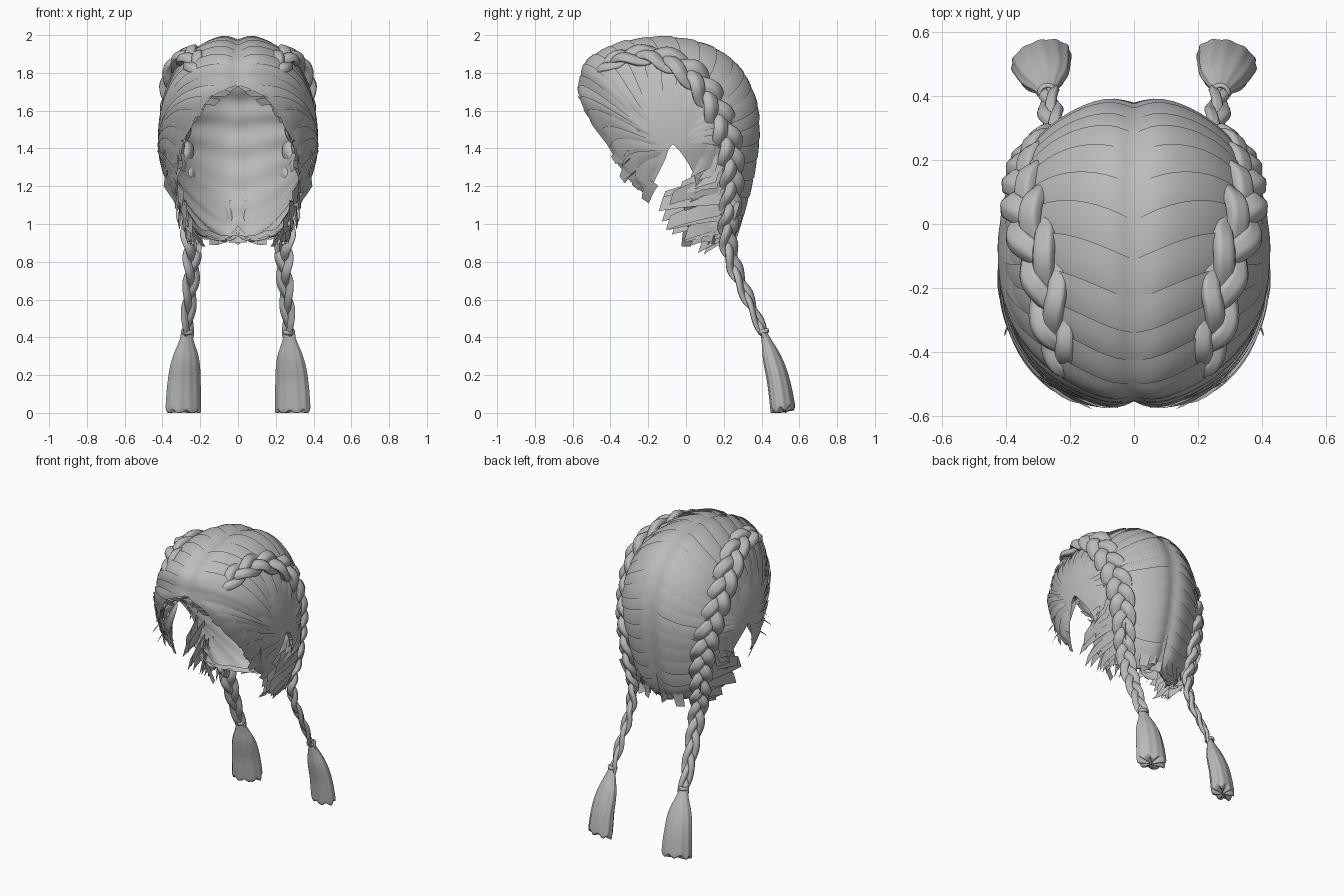
import bpy, bmesh, math, random
from mathutils import Vector

random.seed(4)
cube = bpy.data.objects.get("Cube")
if cube:
    bpy.data.objects.remove(cube, do_unlink=True)

hair = bpy.data.materials.new("hair_grey")
hair.use_nodes = True
hair.diffuse_color = (0.5, 0.5, 0.5, 1)
bsdf = hair.node_tree.nodes["Principled BSDF"]
bsdf.inputs["Base Color"].default_value = (0.5, 0.5, 0.5, 1)
bsdf.inputs["Roughness"].default_value = 0.7


def spline(pts, t):
    """Smooth curve through points, t from 0 to 1."""
    n = len(pts) - 1
    f = max(0.0, min(t, 1.0)) * n
    i = min(int(f), n - 1)
    f -= i
    a, b, c, d = (Vector(pts[max(0, min(n, i + k))]) for k in (-1, 0, 1, 2))
    return b + 0.5 * f * ((c - a) + f * ((2 * a - 5 * b + 4 * c - d) + f * (3 * (b - c) + d - a)))


def build(name, patches):
    """Join parametric patches (function, columns, rows) and mirror them."""
    bm = bmesh.new()
    for func, nu, nv in patches:
        rows = [[bm.verts.new(func(i / nu, j / nv)) for i in range(nu + 1)] for j in range(nv + 1)]
        for j in range(nv):
            for i in range(nu):
                bm.faces.new((rows[j][i], rows[j][i + 1], rows[j + 1][i + 1], rows[j + 1][i]))
    bmesh.ops.remove_doubles(bm, verts=bm.verts, dist=1e-5)
    bmesh.ops.recalc_face_normals(bm, faces=bm.faces)
    for face in bm.faces:
        face.smooth = True
    mesh = bpy.data.meshes.new(name)
    bm.to_mesh(mesh)
    bm.free()
    mesh.materials.append(hair)
    ob = bpy.data.objects.new(name, mesh)
    bpy.context.collection.objects.link(ob)
    mirror = ob.modifiers.new("mirror", "MIRROR")
    mirror.use_clip = True
    mirror.merge_threshold = 0.0005


# Parting outline: y, z, and where hair starts and stops towards the ear
OUTLINE = [(-.31, .94, .70, .93), (-.45, 1.2, .58, 1), (-.55, 1.48, .48, 1), (-.585, 1.66, .28, 1),
           (-.56, 1.75, 0, 1), (-.52, 1.86, 0, 1), (-.36, 1.95, 0, 1), (-.14, 1.985, 0, 1),
           (.10, 1.95, 0, 1), (.27, 1.84, 0, 1), (.36, 1.68, 0, 1), (.385, 1.5, 0, 1),
           (.365, 1.3, 0, 1), (.315, 1.1, 0, .95), (.25, .95, 0, .75), (.13, .88, .3, .65), (.03, .86, .5, .62)]
EAR_Y, EAR_Z, HALF_WIDTH = -.07, 1.42, .425


def scalp(u, k, out=0.0, early=0.0):
    """Point on the head: u runs front to nape, k from parting to ear."""
    y, z, v0, v1 = spline(OUTLINE, u)
    v0 = max(0, v0 - early)
    v = v0 + (v1 - v0) * k
    a = max(0, min(1, v)) * math.pi / 2
    fullness = .86 + .22 * max(0, min(1, (y + .15) / .45))
    r = max(0, math.cos(a)) ** fullness * (1 - .025 * math.exp(-(v / .05) ** 2) + out * 1.8)
    height = EAR_Z + (z - EAR_Z) * r
    x = math.sin(a) * (HALF_WIDTH + out) * (1 - .25 * max(0, 1.4 - height))
    return Vector((x, EAR_Y + (y - EAR_Y) * r, height))


# Cap and its ridged lining
build("hair_cap", [(lambda s, t: scalp(s, t), 64, 24)])
build("cap_lining", [(lambda s, t: scalp(.03 + s * .94, t, -.025 + .008 * math.sin(s * 110 + 5 * t)), 120, 20)])


# Overlapping locks combed from the parting towards the ear
def lock(u0, width, early, lift, length):
    def f(s, t):
        k = t * length
        u = u0 + (s - .5) * width * (1 - .3 * t ** 3) + .025 * math.sin(k * math.pi)
        out = (.002 + lift * s + .004 * math.sin(math.pi * s)) * min(1, .3 + 4 * t) * (1 - t ** 4)
        return scalp(u, k, out - .003 * t ** 4, early * (1 - abs(2 * s - 1) * .5))
    return f, 6, 20


COUNT = 32
locks = []
for i in range(COUNT):
    u = (i + .5) / COUNT
    locks.append(lock(u, random.uniform(1.3, 1.7) / COUNT, random.uniform(0, .07),
                      random.uniform(.014, .021), random.uniform(.72, .92)))
build("combed_locks", locks)


# Flat loose strands
def strand(p0, p1, p2, side, width):
    p0, p1, p2, side = (Vector(p) for p in (p0, p1, p2, side))
    side.normalize()

    def f(s, t):
        p = p0 * (1 - t) ** 2 + p1 * 2 * t * (1 - t) + p2 * t * t
        p = p + side * (s - .5) * width * (1 - .4 * t)
        p.x = max(0, p.x)
        return p
    return f, 2, 7


def jit(r):
    return random.uniform(-r, r)


tips = []
for i in range(20):
    u = .01 + .21 * i / 19
    a, b = scalp(u, .3, .012), scalp(u, .08, .014)
    end = scalp(u, 0, .012, .05) + Vector((jit(.02), .015 + jit(.015), -.01 + jit(.03)))
    tips.append(strand(a, b, end, scalp(u + .02, .2) - scalp(u - .02, .2), .08))
for i in range(3):
    z = 1.42 - .06 * i + jit(.02)
    tips.append(strand((.36, -.22, z + .03), (.385, -.3, z - .02),
                       (.405 + jit(.025), -.345 + jit(.02), z - .07), (0, .8, 1), .035))
build("face_strands", tips)

# Locks sweeping forward under the ear, and the ragged neck hem
SWEEP_START = [(.37, .12, 1.42), (.36, .17, 1.3), (.33, .19, 1.2), (.3, .2, 1.1), (.27, .21, 1.02), (.23, .22, .96)]
SWEEP_END = [(.38, .02, 1.37), (.35, .01, 1.24), (.31, -.11, 1.13), (.28, -.10, 1.02), (.25, 0, .93), (.2, .1, .89)]
nape = []
for i in range(18):
    a, b = spline(SWEEP_START, i / 17), spline(SWEEP_END, i / 17)
    b += Vector((jit(.03), jit(.02), jit(.02)))
    nape.append(strand(a, (a + b) / 2 + Vector((.02, 0, .01)), b, (jit(.2), .3, 1), .13))
for i in range(13):
    x = .01 + .02 * i
    y = .305 - 1.6 * x * x
    nape.append(strand((x, y, 1.12), (x, y - .03, 1.0), (x + jit(.03), y - .09 + jit(.05), .91 + jit(.03)),
                       (1, -.5, jit(.3)), .09))
for i in range(8):
    y = .0 + .028 * i
    nape.append(strand((.29, y + .05, 1.12), (.28, y + .02, 1.0), (.22 + jit(.04), y, .9 + jit(.03)),
                       (.4, 1, jit(.3)), .09))
build("nape_strands", nape)

# Three-strand braids hugging the head, then hanging free
PATH = [(.20, -.46, 1.81), (.25, -.34, 1.88), (.285, -.15, 1.885), (.335, .02, 1.80), (.34, .13, 1.66),
        (.325, .20, 1.5), (.305, .235, 1.35), (.285, .24, 1.2), (.27, .23, 1.05), (.25, .22, .92),
        (.245, .26, .76), (.26, .34, .58), (.27, .42, .40)]
CYCLES = 5.2


def frame(path, t):
    p = spline(path, t)
    tangent = (spline(path, t + .01) - spline(path, t - .01)).normalized()
    out = Vector((p.x, p.y + .05, max(0, p.z - 1.4)))
    out = (out - tangent * out.dot(tangent)).normalized()
    return p, tangent, out, tangent.cross(out)


def braid_strand(phase):
    def centre(t):
        p, _, out, side = frame(PATH, t)
        size = (.65 + .35 * min(1, t * 4)) * (1 - .6 * max(0, t - .45) / .55)
        a = 2 * math.pi * (CYCLES * t + phase)
        return p + side * .05 * size * math.sin(a) + out * .022 * size * math.sin(2 * a), size

    def f(s, t):
        c, size = centre(t)
        d = (centre(min(1, t + .004))[0] - centre(max(0, t - .004))[0]).normalized()
        out = frame(PATH, t)[2]
        out = (out - d * out.dot(d)).normalized()
        side = d.cross(out)
        a = s * 2 * math.pi
        r = size * (1 + .07 * math.cos(5 * a))
        return c + side * .042 * r * math.cos(a) + out * .028 * r * math.sin(a)
    return f, 20, 170


build("braids", [braid_strand(k / 3) for k in range(3)])

# Tie and flared tassel below each braid
TASSEL = [(.27, .41, .43), (.275, .45, .31), (.285, .49, .17), (.29, .515, .015)]
RADII = [(.022, 0), (.04, 0), (.066, 0), (.081, 0), (.088, 0), (.094, 0), (.096, 0)]
WIDE, THIN = Vector((.95, -.3, 0)), Vector((.28, .9, .25))


def tassel(s, t):
    a = s * 2 * math.pi
    k = min(1, t / .92)
    r = spline(RADII, k)[0] * (1 + .03 * math.sin(11 * a + 2 * t)) * min(1, (1 - t) / .08)
    p = spline(TASSEL, k) + WIDE * r * math.cos(a) + THIN * .65 * r * math.sin(a)
    p.z = max(0, p.z + k ** 4 * .012 * math.sin(7 * a))
    return p


def tie(s, t):
    a, b = s * 2 * math.pi, t * 2 * math.pi
    r = .024 + .008 * math.cos(b)
    return Vector(TASSEL[0]) + WIDE * r * math.cos(a) + THIN * r * math.sin(a) + Vector((0, -.3, 1)) * .012 * math.sin(b)


build("braid_tassels", [(tassel, 55, 26)])
build("braid_ties", [(tie, 20, 8)])
